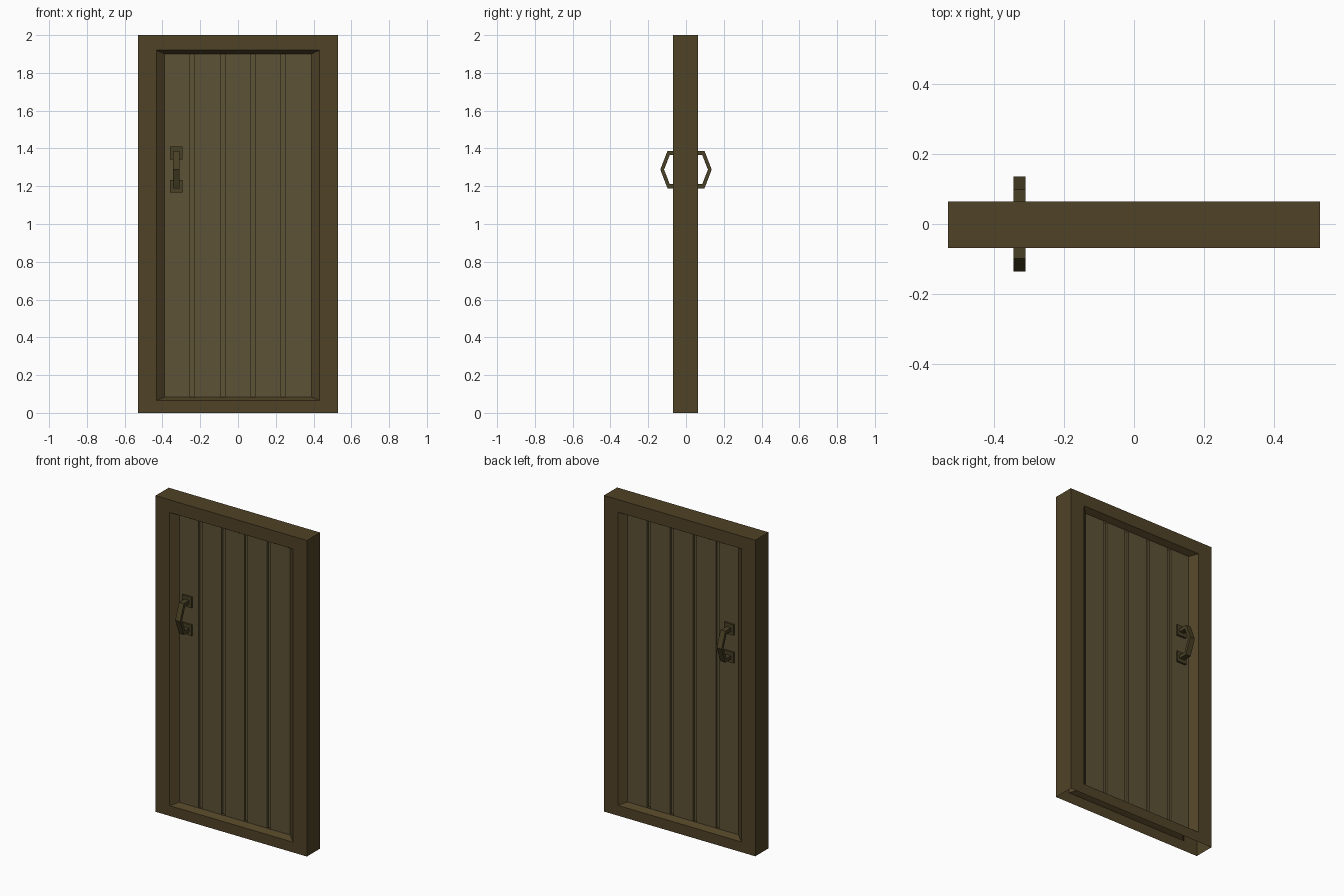
import bpy
import bmesh

if "Cube" in bpy.data.objects:
    bpy.data.objects.remove(bpy.data.objects["Cube"])

YC = -0.002                      # middle of the door's thickness
FACE, PANEL, GROOVE = 0.066, 0.031, 0.017   # depths measured from the middle


def material(name, rgb):
    m = bpy.data.materials.new(name)
    m.diffuse_color = (*rgb, 1)
    m.use_nodes = True
    m.node_tree.nodes["Principled BSDF"].inputs["Base Color"].default_value = m.diffuse_color
    return m


FRAME_WOOD = material("dark_wood", (0.08, 0.055, 0.02))
PLANK_WOOD = material("plank_wood", (0.11, 0.085, 0.038))
IRON = material("aged_metal", (0.065, 0.05, 0.018))


def make(name, faces, mat, face_side=0):
    """Object from a list of quads; face_side forces an open sheet to face -y or +y."""
    bm = bmesh.new()
    for quad in faces:
        bm.faces.new([bm.verts.new(p) for p in quad])
    bmesh.ops.remove_doubles(bm, verts=bm.verts, dist=1e-5)
    bmesh.ops.recalc_face_normals(bm, faces=bm.faces)
    bm.normal_update()
    if face_side and sum(f.normal.y for f in bm.faces) * face_side < 0:
        bmesh.ops.reverse_faces(bm, faces=bm.faces)
    mesh = bpy.data.meshes.new(name)
    bm.to_mesh(mesh)
    bm.free()
    mesh.materials.append(mat)
    ob = bpy.data.objects.new(name, mesh)
    bpy.context.collection.objects.link(ob)
    return ob


def rect(x, z0, z1, y):
    return [(-x, y, z0), (x, y, z0), (x, y, z1), (-x, y, z1)]


def bridge(a, b, sides=range(4)):
    return [(a[i], a[(i + 1) % 4], b[(i + 1) % 4], b[i]) for i in sides]


# Hollow frame with sloped reveals on both faces, open underneath
faces, outers = [], []
for s in (-1, 1):
    outer = rect(0.53, 0, 2, YC + s * FACE)
    opening = rect(0.432, 0.065, 1.92, YC + s * FACE)
    inner = rect(0.388, 0.085, 1.90, YC + s * PANEL)
    faces += bridge(outer, opening) + bridge(opening, inner)
    outers.append(outer)
faces += bridge(outers[0], outers[1], (1, 2, 3))
make("door_frame", faces, FRAME_WOOD)

# Five planks divided by grooves, as one profile run up the door
profile = [(-0.388, PANEL)]
for c in (-0.241, -0.081, 0.079, 0.239):
    profile += [(c - 0.012, PANEL), (c - 0.012, GROOVE),
                (c + 0.012, GROOVE), (c + 0.012, PANEL)]
profile.append((0.388, PANEL))
for s, label in ((-1, "front"), (1, "back")):
    sheet = []
    for (xa, da), (xb, db) in zip(profile, profile[1:]):
        ya, yb = YC + s * da, YC + s * db
        sheet.append([(xa, ya, 0.085), (xb, yb, 0.085), (xb, yb, 1.90), (xa, ya, 1.90)])
    make(label + "_planks", sheet, PLANK_WOOD, s)

# Angular pull handles with square mounting plates
HX, HZ = -0.327, 1.288
path = [   # (outer depth, outer z, inner depth, inner z) relative to the handle centre
    (PANEL, 0.099, PANEL, 0.077),
    (0.098, 0.099, 0.086, 0.077),
    (0.136, 0.0, 0.116, 0.0),
    (0.098, -0.099, 0.086, -0.077),
    (PANEL, -0.099, PANEL, -0.077),
]
for s, label in ((-1, "front"), (1, "back")):
    rings = []
    for od, oz, idp, iz in path:
        yo, yi = YC * (od < 0.05) + s * od, YC * (idp < 0.05) + s * idp
        rings.append([(HX - 0.017, yo, HZ + oz), (HX + 0.017, yo, HZ + oz),
                      (HX + 0.017, yi, HZ + iz), (HX - 0.017, yi, HZ + iz)])
    faces = [rings[0], rings[-1]]
    for a, b in zip(rings, rings[1:]):
        faces += bridge(a, b)
    make(label + "_handle", faces, IRON)
    for dz, end in ((0.088, "upper"), (-0.088, "lower")):
        plate = []
        for depth in (PANEL - 0.002, PANEL + 0.012):
            y = YC + s * depth
            plate.append([(HX - 0.033, y, HZ + dz - 0.034), (HX + 0.033, y, HZ + dz - 0.034),
                          (HX + 0.033, y, HZ + dz + 0.034), (HX - 0.033, y, HZ + dz + 0.034)])
        make(f"{label}_{end}_handle_plate", plate + bridge(*plate), IRON)
